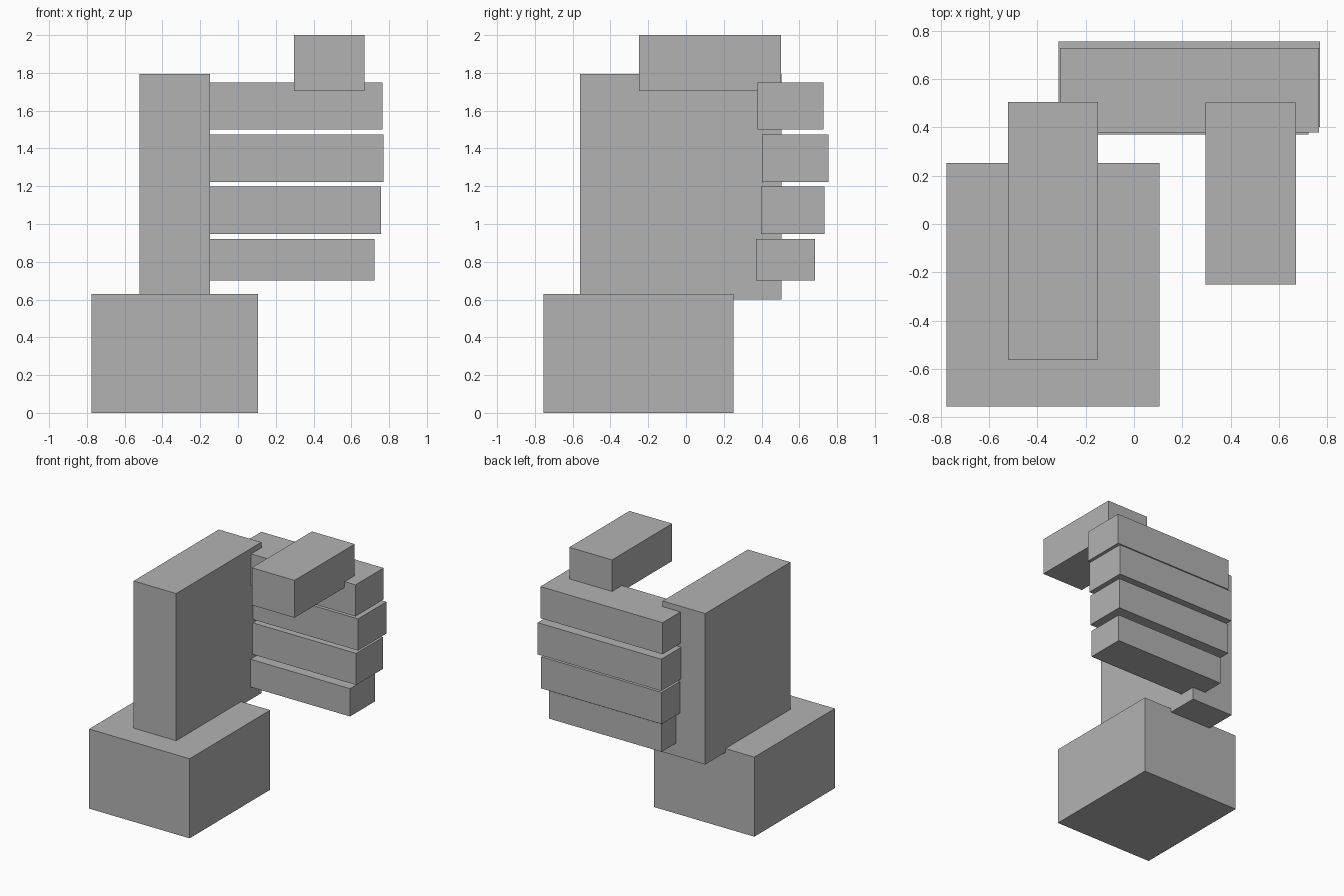
import bpy

if "Cube" in bpy.data.objects:
    bpy.data.objects.remove(bpy.data.objects["Cube"])

grey = bpy.data.materials.new("plain grey")
grey.diffuse_color = (0.45, 0.45, 0.45, 1)
grey.use_nodes = True
grey.node_tree.nodes["Principled BSDF"].inputs["Base Color"].default_value = grey.diffuse_color


def box(name, x, y, z):
    """Axis-aligned block given its (min, max) range on each axis."""
    spans = (x, y, z)
    bpy.ops.mesh.primitive_cube_add(size=1, location=[(a + b) / 2 for a, b in spans])
    ob = bpy.context.object
    ob.name = ob.data.name = name
    ob.scale = [b - a for a, b in spans]
    bpy.ops.object.transform_apply(location=False, rotation=False, scale=True)
    ob.data.materials.append(grey)
    return ob


# Wrist block and upright palm
box("wrist", (-0.775, 0.105), (-0.755, 0.252), (0, 0.63))
box("palm", (-0.522, -0.149), (-0.56, 0.505), (0.6, 1.795))

# Four stacked fingers reaching sideways from the back of the palm
box("index_finger", (-0.305, 0.765), (0.378, 0.728), (1.50, 1.75))
box("middle_finger", (-0.312, 0.77), (0.402, 0.755), (1.222, 1.473))
box("ring_finger", (-0.30, 0.757), (0.397, 0.732), (0.948, 1.198))
box("little_finger", (-0.266, 0.722), (0.37, 0.684), (0.70, 0.92))

# Thumb resting on the index finger
box("thumb", (0.296, 0.67), (-0.25, 0.502), (1.704, 2.0))
